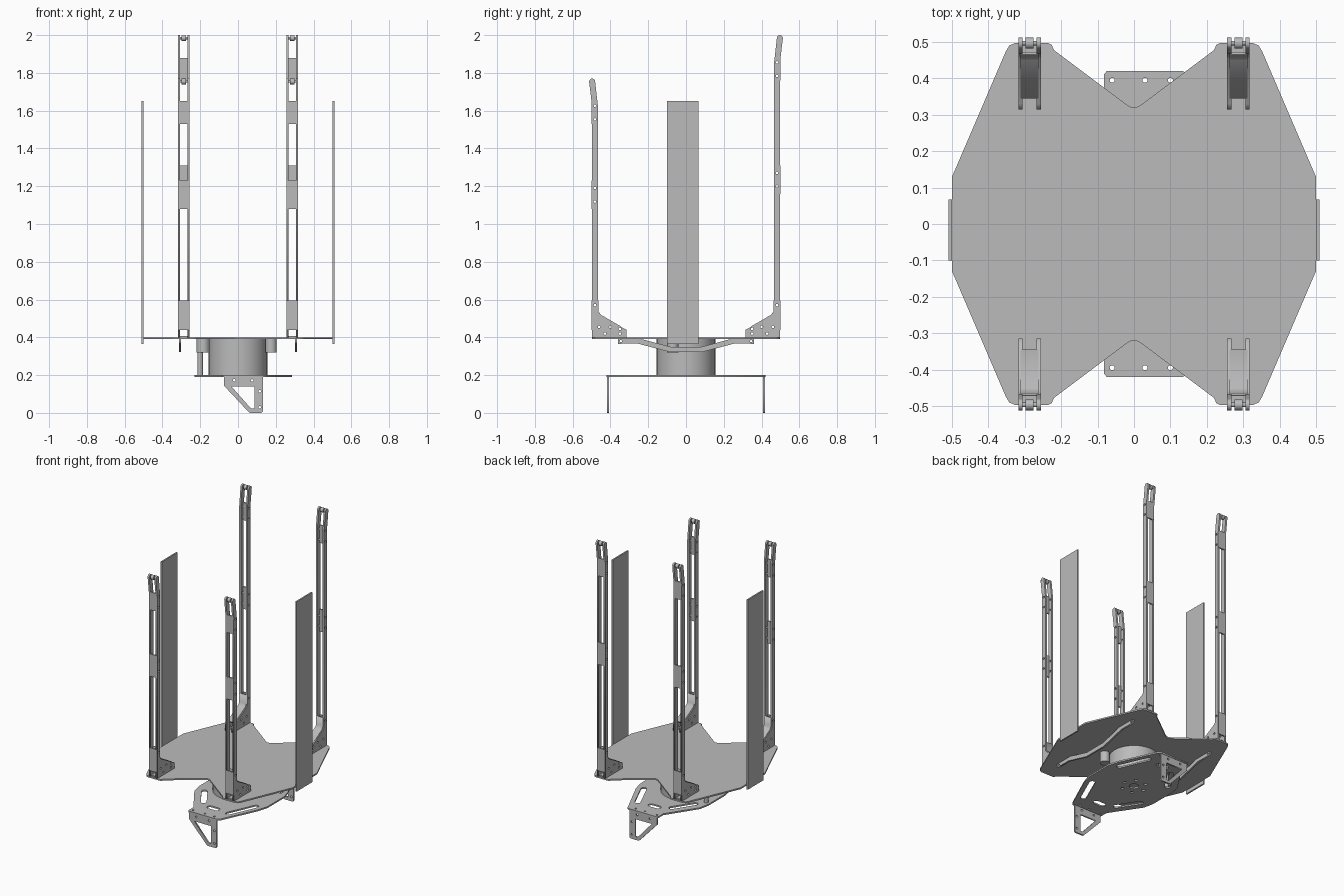
import bpy
from math import cos, sin, pi, radians
from mathutils import Matrix, Vector

cube = bpy.data.objects.get("Cube")
if cube:
    bpy.data.objects.remove(cube, do_unlink=True)

GREY = (0.5, 0.5, 0.5, 1)
mat = bpy.data.materials.new("plain grey")
mat.use_nodes = True
mat.diffuse_color = GREY
mat.node_tree.nodes["Principled BSDF"].inputs["Base Color"].default_value = GREY

# Frames: which world axes a flat profile's x, y and thickness follow
FLAT = Matrix.Identity(3)
SIDE = Matrix(((0, 0, 1), (1, 0, 0), (0, 1, 0)))
FRONT = Matrix(((1, 0, 0), (0, 0, -1), (0, 1, 0)))


def circle(x, y, r, n=16):
    return [(x + r * cos(2 * pi * i / n), y + r * sin(2 * pi * i / n)) for i in range(n)]


def slot(a, b, r, n=8):
    """Round-ended slot from a to b."""
    a, b = Vector(a), Vector(b)
    d = (b - a).normalized() * r
    left = Vector((-d.y, d.x))
    arc = [(cos(pi * i / n), sin(pi * i / n)) for i in range(n + 1)]
    return ([tuple(b - left * c + d * s) for c, s in arc] +
            [tuple(a + left * c - d * s) for c, s in arc])


def ribbon(path, r):
    """Constant-width strip along a path."""
    pts = [Vector(p) for p in path]
    up, down = [], []
    for i, p in enumerate(pts):
        t = (pts[min(i + 1, len(pts) - 1)] - pts[max(i - 1, 0)]).normalized()
        n = Vector((-t.y, t.x)) * r
        up.append(tuple(p + n))
        down.append(tuple(p - n))
    return up + down[::-1]


def plate(name, outline, holes, thick, frame, loc):
    """Flat sheet with cut-outs, centred on its thickness."""
    cu = bpy.data.curves.new(name, 'CURVE')
    cu.dimensions = '2D'
    cu.fill_mode = 'BOTH'
    cu.extrude = thick / 2
    for loop in [outline] + holes:
        sp = cu.splines.new('POLY')
        sp.points.add(len(loop) - 1)
        for p, (x, y) in zip(sp.points, loop):
            p.co = (x, y, 0, 1)
        sp.use_cyclic_u = True
    tmp = bpy.data.objects.new(name + " curve", cu)
    bpy.context.collection.objects.link(tmp)
    deps = bpy.context.evaluated_depsgraph_get()
    me = bpy.data.meshes.new_from_object(tmp.evaluated_get(deps))
    bpy.data.objects.remove(tmp, do_unlink=True)
    me.transform(Matrix.Translation(loc) @ frame.to_4x4())
    me.materials.clear()
    me.materials.append(mat)
    ob = bpy.data.objects.new(name, me)
    bpy.context.collection.objects.link(ob)
    return ob


def box(name, lo, hi):
    lo, hi = Vector(lo), Vector(hi)
    bpy.ops.mesh.primitive_cube_add(size=1, location=(lo + hi) / 2)
    ob = bpy.context.object
    ob.name = name
    ob.scale = [abs(v) for v in hi - lo]
    ob.data.materials.append(mat)


def cylinder(name, r, depth, loc, along_x=False, n=24):
    bpy.ops.mesh.primitive_cylinder_add(vertices=n, radius=r, depth=depth, location=loc,
                                        rotation=(0, pi / 2 if along_x else 0, 0))
    ob = bpy.context.object
    ob.name = name
    ob.data.materials.append(mat)
    bpy.ops.object.shade_smooth_by_angle(angle=radians(40))


# Upper deck: one quarter mirrored twice
q = [(.5, .13), (.352, .475), (.343, .49), (.328, .497), (.235, .497), (.226, .492),
     (.22, .478), (.02, .328), (.008, .321)]
half = q + [(-x, y) for x, y in reversed(q)]
plate("upper_deck", half + [(-x, -y) for x, y in half], [], .01, FLAT, (0, 0, .395))

# Lower base plate with bolt holes and lightening slots
right = [(.285, .09), (.265, .16), (.15, .41), (.135, .42)]
left = [(-.075, .42), (-.082, .412), (-.082, .36), (-.215, .16), (-.23, .09)]
top = right + left
base = top + [(x, -y) for x, y in reversed(top)]
holes = [circle(0, 0, .03)]
holes += [circle(.075 * cos(a * pi / 3), .075 * sin(a * pi / 3), .011, 10) for a in range(6)]
for s in (-1, 1):
    holes += [circle(x, s * .395, .007, 10) for x in (-.06, .03, .1)]
    holes += [slot((.225, s * .13), (.145, s * .31), .018),
              slot((-.16, s * .13), (-.075, s * .26), .018),
              slot((.0, s * .3), (.05, s * .3), .02)]
plate("base_plate", base, holes, .01, FLAT, (0, 0, .195))

# Triangular feet
foot = [(-.075, .19), (-.075, .145), (.055, .006), (.065, 0), (.125, 0), (.132, .008), (.132, .19)]
foot_holes = [[(-.035, .14), (.088, .14), (.088, .022), (.07, .022)]]
foot_holes += [circle(x, z, .007, 10) for x, z in
               [(-.02, .172), (.075, .172), (.115, .115), (.115, .03)]]
for s, label in ((-1, "front"), (1, "back")):
    plate(label + "_foot", foot, foot_holes, .01, FRONT, (0, s * .412, 0))

# Turntable drum, drive motors and shaft
cylinder("turntable_drum", .155, .19, (0, 0, .295), n=64)
cylinder("right_motor", .03, .07, (.175, -.07, .355))
cylinder("left_motor", .035, .07, (-.185, .07, .355))
cylinder("motor_shaft", .014, .12, (-.2, .07, .26))

# Bent bars under the deck
bar = ribbon([(-.36, .38), (-.25, .38), (-.08, .335), (.08, .335), (.25, .38), (.36, .38)], .014)
for s, label in ((-1, "left"), (1, "right")):
    plate(label + "_bent_bar", bar, [circle(e, .38, .006, 10) for e in (-.345, .345)],
          .012, SIDE, (s * .307, 0, 0))
    box(label + "_side_panel", (s * .5, -.1, .365), (s * .51, .067, 1.65))


def post(label, x, s, bend, tip, upper, middle):
    """Slotted upright: two cheeks, cross webs, sloped foot cover and a tip roller."""
    tip_c = (.497, tip - .016)
    arc = [(tip_c[0] + .016 * cos(a * pi / 8), tip_c[1] + .016 * sin(a * pi / 8))
           for a in range(9)]
    outline = [(.315, .4), (.498, .4), (.498, bend)] + arc
    outline += [(.467, bend), (.467, .53), (.455, .517), (.33, .448), (.315, .44)]
    bolts = [(.482, z + d) for z in (upper, middle) for d in (-.036, .036)] + [(.482, .57)]
    bolts += [(.46, .455), (.4, .455), (.35, .455 - .01), (.43, .42), (.35, .42)]
    cuts = [circle(u, z, .007, 10) for u, z in bolts] + [circle(*tip_c, .006, 10)]
    flip = lambda loop: [(s * u, z) for u, z in loop]
    for side in (-1, 1):
        plate(label + "_cheek", flip(outline), [flip(c) for c in cuts], .012, SIDE,
              (x + side * .025, 0, 0))
    # Cross webs
    for z in (upper, middle):
        box(label + "_web", (x - .03, s * .499, z - .075), (x + .03, s * .49, z + .075)) \
            if z == middle else \
            box(label + "_web", (x - .03, s * .499, z - .06), (x + .03, s * .49, z + .06))
    box(label + "_lower_web", (x - .03, s * .499, .44), (x + .03, s * .49, .595))
    # Foot cover
    cover = [(.345, .448), (.455, .512), (.472, .535), (.472, .595), (.464, .595),
             (.464, .538), (.45, .519), (.345, .458)]
    plate(label + "_foot_cover", flip(cover), [], .05, SIDE, (x, 0, 0))
    box(label + "_foot_base", (x - .025, s * .345, .4), (x + .025, s * .49, .408))
    # Tip roller on its pin
    cylinder(label + "_pin", .006, .062, (x, s * tip_c[0], tip_c[1]), True, 12)
    cylinder(label + "_roller", .015, .022, (x, s * tip_c[0], tip_c[1]), True, 20)


for x, side in ((-.287, "left"), (.287, "right")):
    post("front_" + side + "_post", x, -1, 1.63, 1.77, 1.59, 1.155)
    post("back_" + side + "_post", x, 1, 1.86, 2.0, 1.82, 1.235)
